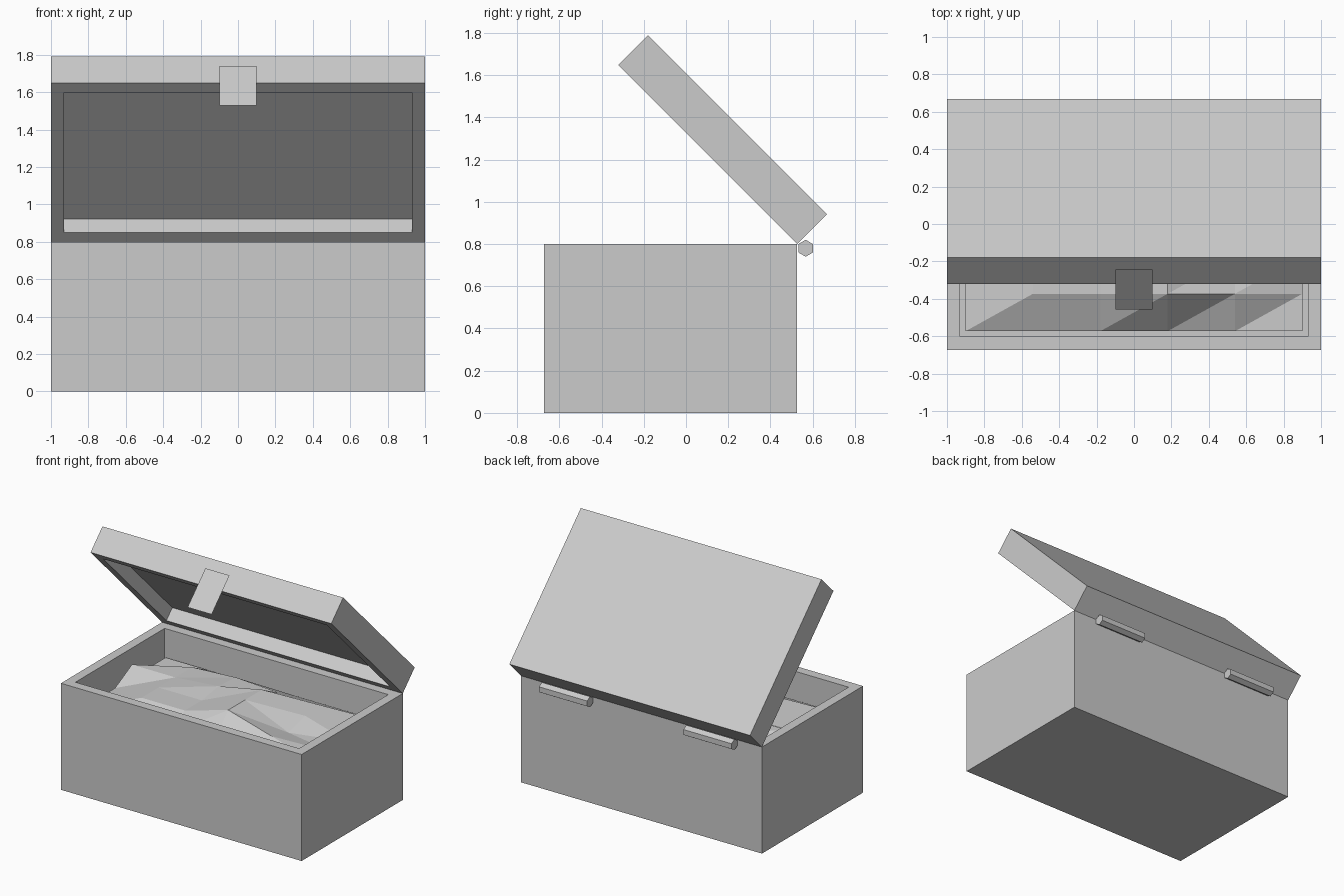
import bpy, bmesh, math
from mathutils import Matrix

if "Cube" in bpy.data.objects:
    bpy.data.objects.remove(bpy.data.objects["Cube"])

HINGE_Y, HINGE_Z = 0.527, 0.80
MID_Y = HINGE_Y - 0.6


def make_object(name, bm):
    mesh = bpy.data.meshes.new(name)
    bm.to_mesh(mesh)
    bm.free()
    obj = bpy.data.objects.new(name, mesh)
    bpy.context.collection.objects.link(obj)
    return obj


def tray(name, height, depth, side, centre):
    """Block 2 x 1.2 with a 0.1 wall, hollowed from its top (side=1) or bottom (side=-1)."""
    bm = bmesh.new()
    bmesh.ops.create_cube(bm, size=1)
    bmesh.ops.scale(bm, vec=(2, 1.2, height), verts=bm.verts)
    bmesh.ops.translate(bm, vec=centre, verts=bm.verts)
    bm.normal_update()
    face = next(f for f in bm.faces if f.normal.z * side > 0.9)
    bmesh.ops.inset_region(bm, faces=[face], thickness=0.1)
    out = bmesh.ops.extrude_discrete_faces(bm, faces=[face])
    bmesh.ops.translate(bm, vec=(0, 0, -side * depth), verts=out["faces"][0].verts)
    bmesh.ops.recalc_face_normals(bm, faces=bm.faces)
    return make_object(name, bm)


# Chest body
tray("chest_body", 0.8, 0.7, 1, (0, MID_Y, 0.4))

# Open lid, swung 45 degrees about the top rear edge
swing = Matrix.Translation((0, HINGE_Y, HINGE_Z)) @ Matrix.Rotation(math.radians(-45), 4, 'X')
lid = tray("lid", 0.2, 0.1, -1, (0, -0.6, 0.1))
lid.data.transform(swing)

# Thin latch plate hanging from the lid front
bm = bmesh.new()
bm.faces.new([bm.verts.new((x, -1.21, z)) for x, z in
              ((-0.1, -0.18), (0.1, -0.18), (0.1, 0.12), (-0.1, 0.12))])
latch = make_object("latch_plate", bm)
latch.data.transform(swing)

# Two six-sided hinge barrels
for side, label in ((-1, "left"), (1, "right")):
    bm = bmesh.new()
    bmesh.ops.create_cone(bm, cap_ends=True, segments=6, radius1=0.04, radius2=0.04, depth=0.4)
    barrel = make_object("hinge_" + label, bm)
    points = [v.co for v in barrel.data.vertices]
    # keep a corner pointing straight up once the barrel lies along x
    top_on_y = max(p.y for p in points) > 0.039
    turn = Matrix.Rotation(math.radians(90), 4, 'Z') @ Matrix.Rotation(math.radians(90), 4, 'X')
    if not top_on_y:
        turn = turn @ Matrix.Rotation(math.radians(30), 4, 'Z')
    barrel.data.transform(Matrix.Translation((side * 0.6, 0.567, 0.78)) @ turn)

# Faceted heap filling the chest, heights from front row to back row
heights = [
    (0.60, 0.60, 0.60, 0.60, 0.60, 0.60),
    (0.60, 0.70, 0.70, 0.80, 0.70, 0.60),
    (0.60, 0.70, 0.70, 0.80, 0.65, 0.60),
    (0.70, 0.70, 0.73, 0.80, 0.70, 0.60),
    (0.60, 0.70, 0.72, 0.70, 0.70, 0.60),
    (0.60, 0.60, 0.60, 0.60, 0.60, 0.60),
]
bm = bmesh.new()
grid = [[bm.verts.new((-0.9 + 0.36 * i, MID_Y - 0.5 + 0.2 * j, z))
         for i, z in enumerate(row)] for j, row in enumerate(heights)]
for j in range(5):
    for i in range(5):
        a, b = grid[j][i], grid[j][i + 1]
        c, d = grid[j + 1][i + 1], grid[j + 1][i]
        bm.faces.new((a, b, c))
        bm.faces.new((a, c, d))
make_object("contents_heap", bm)
